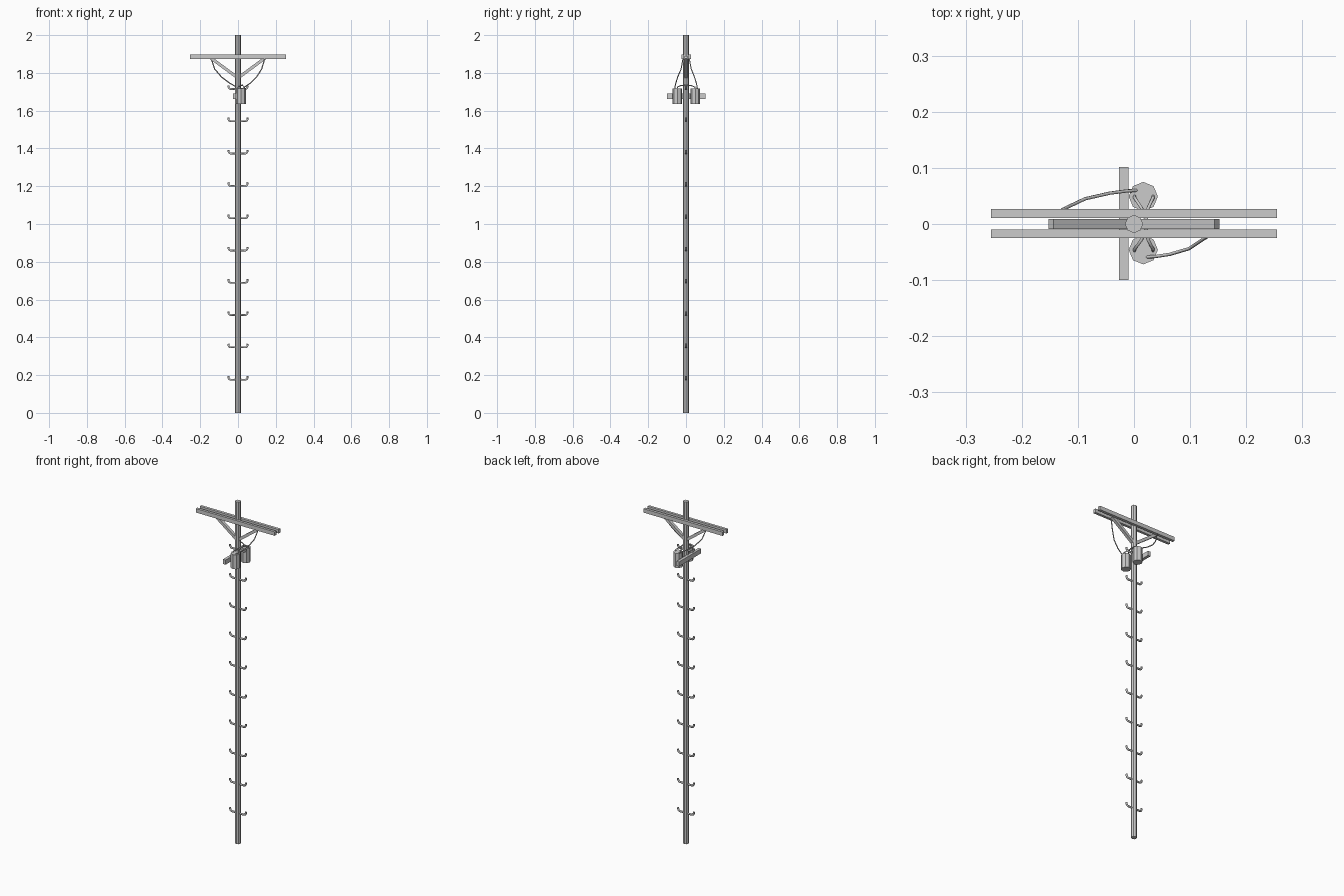
import bpy, math
from mathutils import Vector

if "Cube" in bpy.data.objects:
    bpy.data.objects.remove(bpy.data.objects["Cube"])


def box(name, lo, hi):
    lo, hi = Vector(lo), Vector(hi)
    bpy.ops.mesh.primitive_cube_add(size=1, location=(lo + hi) / 2)
    ob = bpy.context.object
    ob.name = name
    ob.scale = hi - lo
    return ob


def cylinder(name, x, y, z0, z1, r, turn=0):
    bpy.ops.mesh.primitive_cylinder_add(vertices=8, radius=r, depth=z1 - z0,
                                        location=(x, y, (z0 + z1) / 2), rotation=(0, 0, turn))
    bpy.context.object.name = name
    return bpy.context.object


def tube(name, points, r):
    cu = bpy.data.curves.new(name, 'CURVE')
    cu.dimensions = '3D'
    cu.bevel_depth = r
    cu.bevel_resolution = 1
    cu.use_fill_caps = True
    sp = cu.splines.new('POLY')
    sp.points.add(len(points) - 1)
    for p, co in zip(sp.points, points):
        p.co = (*co, 1)
    ob = bpy.data.objects.new(name, cu)
    bpy.context.collection.objects.link(ob)
    bpy.ops.object.select_all(action='DESELECT')
    ob.select_set(True)
    bpy.context.view_layer.objects.active = ob
    bpy.ops.object.convert(target='MESH')
    return bpy.context.object


# Pole and the pair of crossarms clamped around it
cylinder("pole", 0, 0, 0, 2, 0.016)
box("crossarm_back", (-0.255, 0.011, 1.874), (0.255, 0.027, 1.897))
box("crossarm_front", (-0.255, -0.025, 1.874), (0.255, -0.010, 1.897))

# Diagonal braces between pole and crossarms
for s in (-1, 1):
    a, b = Vector((0, 0, 1.773)), Vector((s * 0.148, 0, 1.882))
    d = b - a
    bpy.ops.mesh.primitive_cube_add(size=1, location=(a + b) / 2,
                                    rotation=(0, -math.atan2(d.z, d.x), 0))
    brace = bpy.context.object
    brace.name = "brace"
    brace.scale = (d.length, 0.018, 0.016)

# Short beam carrying the transformers
box("transformer_beam", (-0.027, -0.1, 1.663), (-0.010, 0.102, 1.690))

# Transformers with their feed wires
for s, y in ((1, 0.049), (-1, -0.046)):
    cylinder("transformer", 0.0165, y, 1.634, 1.718, 0.026)
wire_z = (1.876, 1.82, 1.778, 1.745, 1.728, 1.714)
back = ((-0.142, 0.017), (-0.123, 0.028), (-0.087, 0.045), (-0.043, 0.055), (-0.012, 0.059), (0.007, 0.060))
front = ((0.142, -0.016), (0.125, -0.026), (0.098, -0.044), (0.064, -0.054), (0.038, -0.058), (0.021, -0.059))
for path in (back, front):
    tube("feed_wire", [(x, y, z) for (x, y), z in zip(path, wire_z)], 0.003)

# Jumper wires linking the two transformers past the pole
for x in (0.001, 0.034):
    m = 0.022 if x < 0.01 else 0.019
    tube("jumper_wire", [(x, 0.050, 1.714), (x, 0.047, 1.725), (m - (m - x) * 0.4, 0.028, 1.733),
                         (m + 0.002, 0, 1.735), (m - (m - x) * 0.4, -0.028, 1.733),
                         (x, -0.045, 1.725), (x, -0.048, 1.714)], 0.003)

# Climbing steps, one hooked rung on each side
for i in range(10):
    z = 0.176 + i * 0.171
    for s in (-1, 1):
        tube("climbing_step", [(s * 0.010, 0, z), (s * 0.040, 0, z), (s * 0.047, 0, z + 0.003),
                               (s * 0.050, 0, z + 0.009), (s * 0.051, 0, z + 0.019)], 0.0055)
